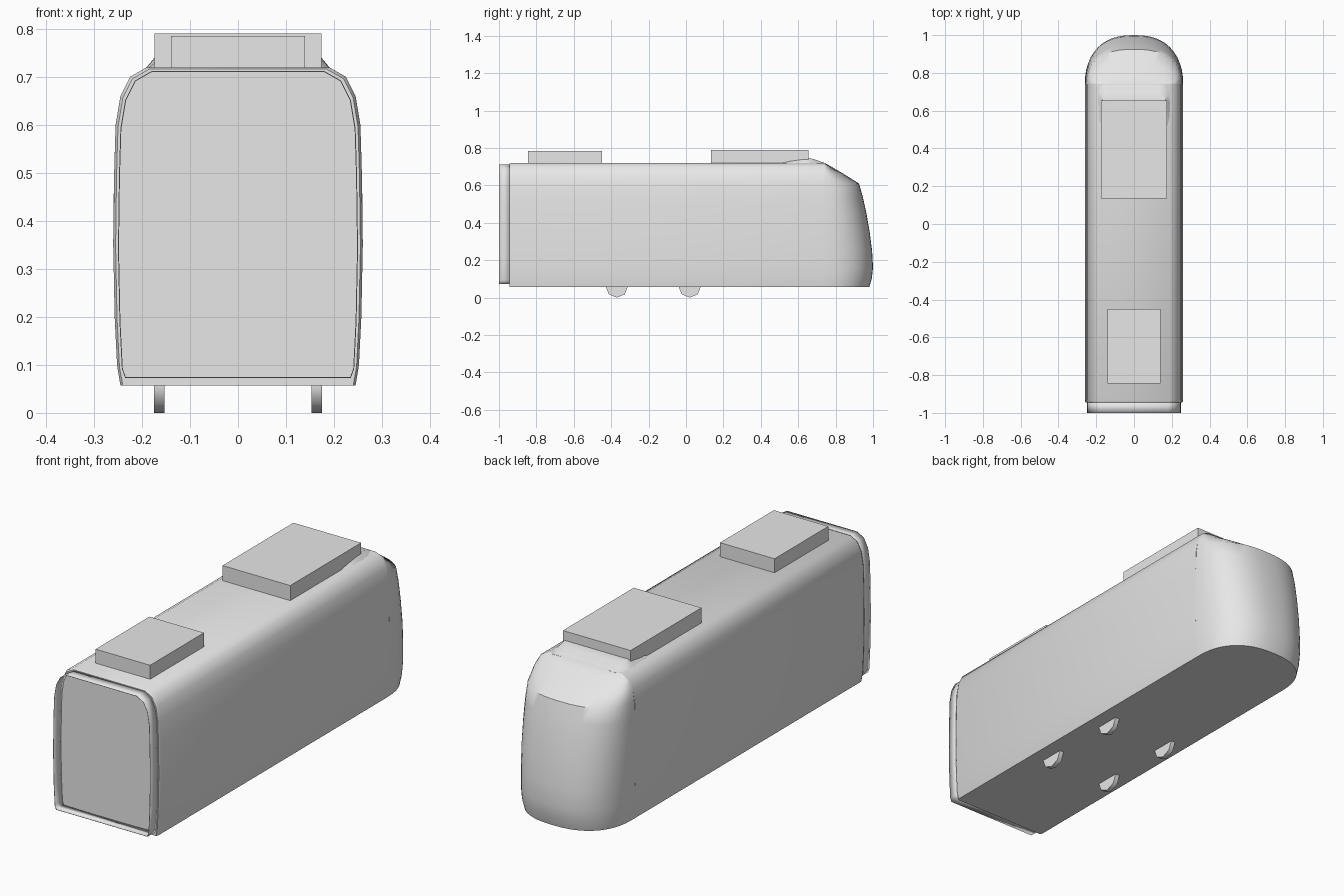
import bpy
import math

cube = bpy.data.objects.get("Cube")
if cube:
    bpy.data.objects.remove(cube, do_unlink=True)

grey = bpy.data.materials.new("plain_grey")
grey.use_nodes = True
GREY = (0.8, 0.8, 0.8, 1)
grey.diffuse_color = GREY
grey.node_tree.nodes["Principled BSDF"].inputs["Base Color"].default_value = GREY


def make(name, verts, faces, smooth=None):
    mesh = bpy.data.meshes.new(name)
    mesh.from_pydata(verts, [], faces)
    mesh.materials.append(grey)
    obj = bpy.data.objects.new(name, mesh)
    bpy.context.collection.objects.link(obj)
    bpy.ops.object.select_all(action="DESELECT")
    obj.select_set(True)
    bpy.context.view_layer.objects.active = obj
    bpy.ops.object.mode_set(mode="EDIT")
    bpy.ops.mesh.select_all(action="SELECT")
    bpy.ops.mesh.normals_make_consistent(inside=False)
    bpy.ops.object.mode_set(mode="OBJECT")
    if smooth:
        bpy.ops.object.shade_smooth_by_angle(angle=math.radians(smooth))
    return obj


def loft(name, rings, caps=(True, True), smooth=None):
    """Skin a list of equal closed rings."""
    n = len(rings[0])
    verts = [p for ring in rings for p in ring]
    faces = [(r * n + i, r * n + (i + 1) % n, (r + 1) * n + (i + 1) % n, (r + 1) * n + i)
             for r in range(len(rings) - 1) for i in range(n)]
    if caps[0]:
        faces.append(tuple(reversed(range(n))))
    if caps[1]:
        faces.append(tuple(range((len(rings) - 1) * n, len(rings) * n)))
    return make(name, verts, faces, smooth)


def box(name, half_x, y0, y1, z0, z1):
    ring = [(-half_x, z0), (half_x, z0), (half_x, z1), (-half_x, z1)]
    return loft(name, [[(x, y, z) for x, z in ring] for y in (y0, y1)])


# Half section of the carriage, floor to roof
SIDE = [(0.245, 0.057), (0.252, 0.10), (0.257, 0.20), (0.26, 0.35), (0.258, 0.50),
        (0.255, 0.60), (0.245, 0.66), (0.225, 0.70), (0.19, 0.72)]


def section(y, inset=0.0, floor=0.0):
    half = [(x - inset, max(z - inset * 0.8, floor)) for x, z in SIDE]
    outline = half + [(-x, z) for x, z in reversed(half)]
    return [(x, y, z) for x, z in outline]


# Main shell with a slightly softened front edge
loft("carriage_body", [section(-0.945, 0.005, 0.057), section(-0.935), section(0.74)], smooth=40)

# Thin open collar around the recessed front end
collar = loft("end_collar", [section(-1, 0.01, 0.073), section(-0.94, 0.01, 0.073)],
              caps=(False, False), smooth=40)
wall = collar.modifiers.new("thin_wall", "SOLIDIFY")
wall.thickness = 0.002

# Rounded driving cab: level, half width, furthest point
LEVELS = [(0.057, 0.245, 0.98), (0.10, 0.252, 0.993), (0.16, 0.255, 1.0), (0.25, 0.258, 0.995),
          (0.35, 0.26, 0.982), (0.45, 0.259, 0.965), (0.54, 0.257, 0.945), (0.61, 0.252, 0.925),
          (0.66, 0.245, 0.845), (0.70, 0.225, 0.777), (0.72, 0.19, 0.742)]
STEPS = 24
rings = []
for z, w, far in LEVELS:
    ring = []
    for i in range(STEPS + 1):
        a = math.pi * i / STEPS
        c, s = math.cos(a), max(math.sin(a), 0)
        ring.append((math.copysign(w * abs(c) ** (2 / 2.4), c),
                     0.74 + (far - 0.74) * s ** (2 / 2.4), z))
    rings.append(ring)
loft("cab_nose", rings, smooth=40)

# Low fairing that blends the cab into the rear roof unit
fairing = []
for y, w, top in [(0.50, 0.18, 0.721), (0.55, 0.195, 0.735), (0.65, 0.197, 0.748),
                  (0.69, 0.195, 0.738), (0.745, 0.19, 0.718)]:
    fairing.append([(-w, y, 0.712), (w, y, 0.712), (w - 0.03, y, top), (w - 0.06, y, top),
                    (0.06 - w, y, top), (0.03 - w, y, top)])
loft("roof_fairing", fairing, smooth=40)

# Roof equipment
box("front_roof_unit", 0.14, -0.845, -0.45, 0.71, 0.785)
box("rear_roof_unit", 0.174, 0.135, 0.655, 0.71, 0.79)

# Wheels showing below the floor
for side, label in ((1, "left"), (-1, "right")):
    for y, place in ((-0.37, "front"), (0.02, "rear")):
        wheel = [[(side * x, y + 0.06 * math.sin(k * math.pi / 4),
                   0.06 - 0.06 * math.cos(k * math.pi / 4)) for k in range(8)]
                 for x in (0.153, 0.175)]
        loft(f"{place}_{label}_wheel", wheel, smooth=50)
